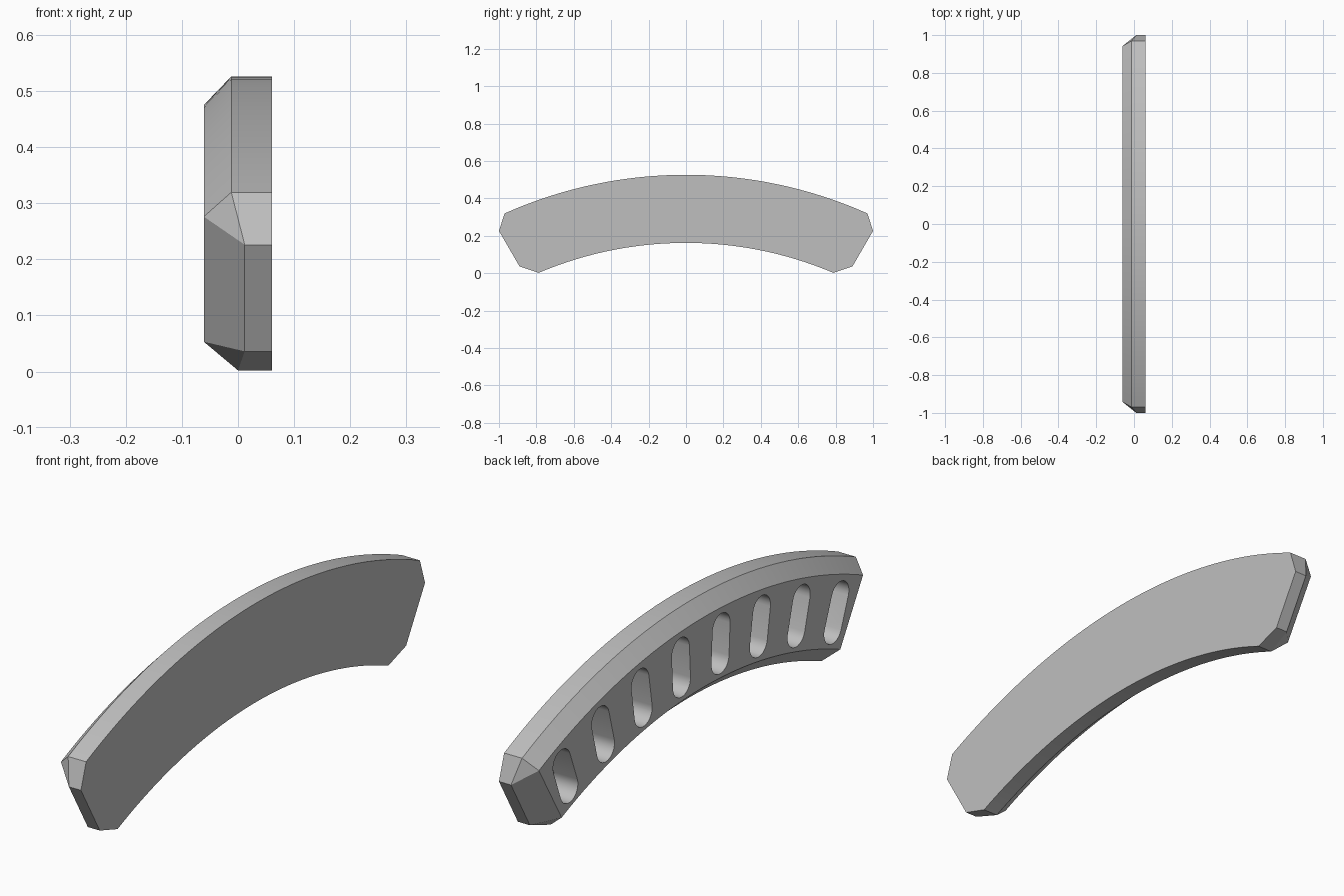
import bpy, bmesh
from math import sin, cos, pi, asin, radians

cube = bpy.data.objects.get("Cube")
if cube:
    bpy.data.objects.remove(cube, do_unlink=True)

CENTRE_Z = -1.855         # centre of the arcs
SEGMENTS = 48
X_FLAT, X_SLOT = 0.061, -0.061

grey = bpy.data.materials.new("plain_grey")
grey.use_nodes = True
colour = (0.52, 0.52, 0.52, 1)
grey.diffuse_color = colour
grey.node_tree.nodes["Principled BSDF"].inputs["Base Color"].default_value = colour


def make_object(name, bm):
    bmesh.ops.recalc_face_normals(bm, faces=bm.faces)
    mesh = bpy.data.meshes.new(name)
    bm.to_mesh(mesh)
    bm.free()
    mesh.materials.append(grey)
    obj = bpy.data.objects.new(name, mesh)
    bpy.context.collection.objects.link(obj)
    return obj


def polar(x, radius, angle):
    return (x, radius * sin(angle), CENTRE_Z + radius * cos(angle))


def arc(bm, x, radius, end_y):
    limit = asin(end_y / radius)
    return [bm.verts.new(polar(x, radius, limit * (2 * i / SEGMENTS - 1)))
            for i in range(SEGMENTS + 1)]


def strip(bm, a, b):
    for i in range(SEGMENTS):
        bm.faces.new((a[i], a[i + 1], b[i + 1], b[i]))


# Curved plate with a chamfered rim on the slotted side
bm = bmesh.new()
outer_r, inner_r = 2.381, 2.017
outer_flat = arc(bm, X_FLAT, outer_r, 0.97)
outer_mid = arc(bm, -0.012, outer_r, 0.97)
outer_slot = arc(bm, X_SLOT, 2.33, 0.942)
inner_slot = arc(bm, X_SLOT, 2.073, 0.81)
inner_mid = arc(bm, 0.0, inner_r, 0.787)
inner_flat = arc(bm, X_FLAT, inner_r, 0.787)
rings = [outer_flat, outer_mid, outer_slot, inner_slot, inner_mid, inner_flat]
for i, ring in enumerate(rings):
    strip(bm, ring, rings[(i + 1) % len(rings)])

# Faceted ends
for side, k in ((-1, 0), (1, SEGMENTS)):
    tip_flat, tip_mid = [bm.verts.new((x, side, 0.226)) for x in (X_FLAT, 0.012)]
    heel_flat, heel_mid = [bm.verts.new((x, side * 0.89, 0.036)) for x in (X_FLAT, 0.012)]
    of, om, os, ins, im, inf = [ring[k] for ring in rings]
    for face in ((of, tip_flat, heel_flat, inf),
                 (of, om, tip_mid, tip_flat),
                 (tip_flat, tip_mid, heel_mid, heel_flat),
                 (heel_flat, heel_mid, im, inf),
                 (om, os, tip_mid),
                 (tip_mid, os, ins, heel_mid),
                 (heel_mid, ins, im)):
        bm.faces.new(face)
plate = make_object("curved_plate", bm)

# Eight radial rounded slots, cut blind into the chamfered side
bm = bmesh.new()
slot_r, half_straight, steps = 0.051, 0.059, 14
for n in range(8):
    tilt = radians(6 * n - 21)
    loops = []
    for x in (-0.1, 0.035):
        loop = []
        for end in (0, 1):
            for s in range(steps + 1):
                a = pi * (end + s / steps)
                u = slot_r * cos(a)
                v = 2.198 + slot_r * sin(a) + half_straight * (1 - 2 * end)
                loop.append(bm.verts.new((x, u * cos(tilt) + v * sin(tilt),
                                          CENTRE_Z + v * cos(tilt) - u * sin(tilt))))
        loops.append(loop)
        bm.faces.new(loop)
    count = len(loops[0])
    for i in range(count):
        j = (i + 1) % count
        bm.faces.new((loops[0][i], loops[0][j], loops[1][j], loops[1][i]))
cutter = make_object("slot_cutter", bm)
cutter.hide_render = True

cut = plate.modifiers.new("slots", 'BOOLEAN')
cut.operation = 'DIFFERENCE'
cut.solver = 'EXACT'
cut.object = cutter

bpy.ops.object.select_all(action='DESELECT')
plate.select_set(True)
bpy.context.view_layer.objects.active = plate
bpy.ops.object.modifier_apply(modifier=cut.name)
bpy.data.objects.remove(cutter, do_unlink=True)
bpy.ops.object.shade_smooth_by_angle(angle=radians(20))
